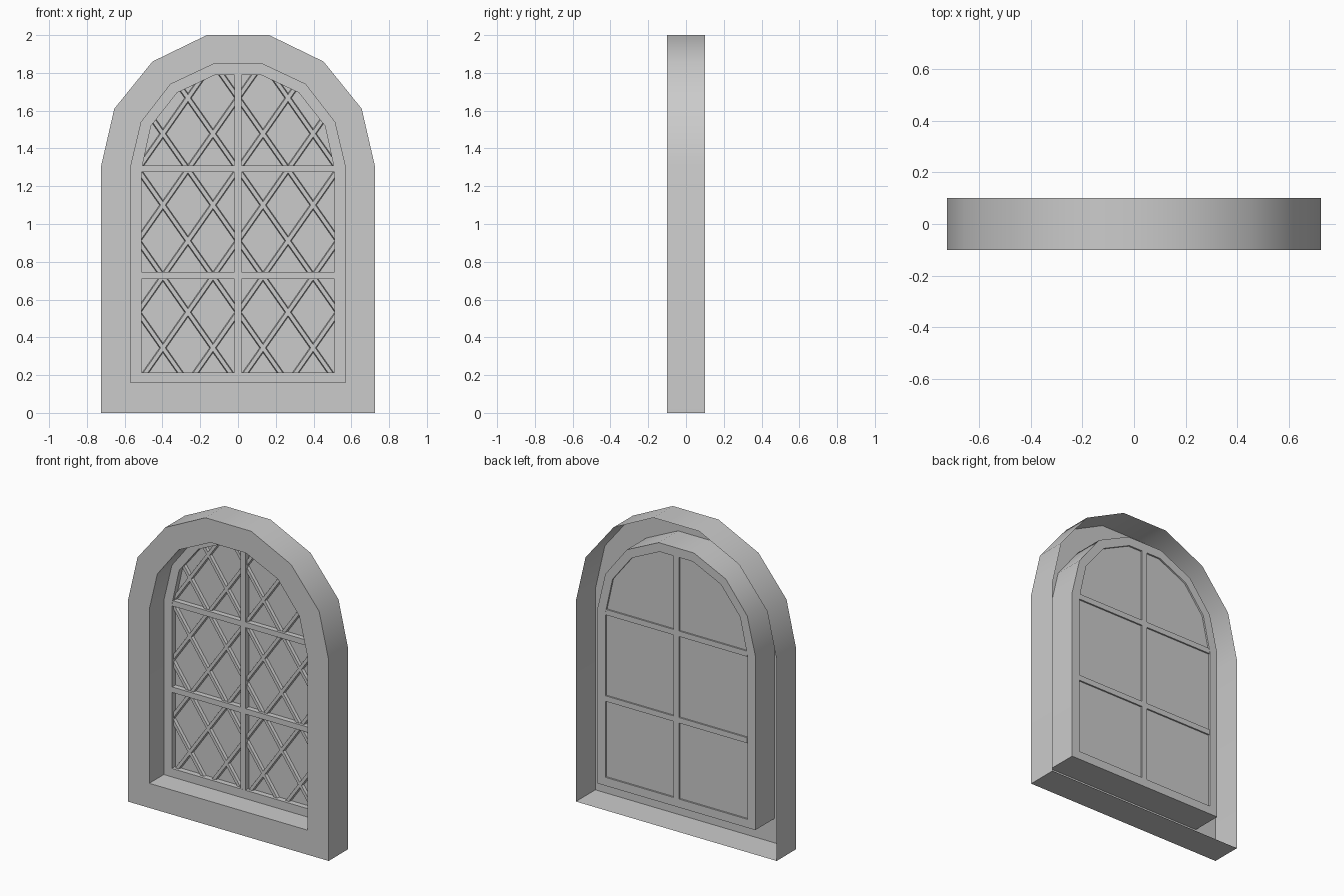
import bpy, bmesh, math
from mathutils import Vector, Matrix

cube = bpy.data.objects.get("Cube")
if cube:
    bpy.data.objects.remove(cube)

stone = bpy.data.materials.new("pale_grey")
stone.use_nodes = True
GREY = (0.6, 0.6, 0.6, 1)
stone.diffuse_color = GREY
stone.node_tree.nodes["Principled BSDF"].inputs["Base Color"].default_value = GREY


def finish(bm, name):
    mesh = bpy.data.meshes.new(name)
    bm.to_mesh(mesh)
    bm.free()
    mesh.materials.append(stone)
    ob = bpy.data.objects.new(name, mesh)
    bpy.context.collection.objects.link(ob)
    bpy.context.view_layer.objects.active = ob
    for other in bpy.context.selected_objects:
        other.select_set(False)
    ob.select_set(True)
    bpy.ops.object.shade_smooth_by_angle(angle=math.radians(32))
    return ob


def arch(bottom, half):
    """Closed arch outline, counter-clockwise from the front, from its right half."""
    right = [(half[0][0], bottom)] + half
    return right + [(-x, z) for x, z in reversed(right)]


def skin(name, loops):
    """Bridge a series of (outline, depth) loops with quads."""
    bm = bmesh.new()
    rings = [[bm.verts.new((x, y, z)) for x, z in pts] for pts, y in loops]
    for a, b in zip(rings, rings[1:]):
        n = len(a)
        for i in range(n):
            j = (i + 1) % n
            bm.faces.new((a[i], a[j], b[j], b[i]))
    return finish(bm, name)


def add_box(bm, lo, hi):
    lo, hi = Vector(lo), Vector(hi)
    size = hi - lo
    bmesh.ops.create_cube(bm, size=1, matrix=Matrix.Translation((lo + hi) / 2)
                          @ Matrix.Diagonal((*size, 1)))


outer = arch(0, [(0.724, 1.31), (0.655, 1.61), (0.453, 1.86), (0.165, 2.0)])
reveal = arch(0.16, [(0.57, 1.295), (0.512, 1.54), (0.357, 1.74), (0.127, 1.848)])
opening = arch(0.215, [(0.512, 1.285), (0.46, 1.52), (0.322, 1.695), (0.12, 1.79)])
FRONT, BACK = -0.1, 0.1
SASH = 0.05

# Hollow surround: outer wall, front face and deep reveal, open at the back
skin("surround", [(outer, BACK), (outer, FRONT), (reveal, FRONT), (reveal, BACK)])

# Sash frame set into the back of the reveal
skin("sash_frame", [(reveal, SASH), (opening, SASH), (opening, BACK), (reveal, BACK)])

# Glass pane, recessed from both faces
bm = bmesh.new()
pane = bm.faces.new([bm.verts.new((x, 0.086, z)) for x, z in opening])
ext = bmesh.ops.extrude_face_region(bm, geom=[pane], use_keep_orig=True)
bmesh.ops.translate(bm, vec=(0, 0.003, 0),
                    verts=[v for v in ext["geom"] if isinstance(v, bmesh.types.BMVert)])
bmesh.ops.recalc_face_normals(bm, faces=bm.faces)
finish(bm, "glass_pane")

# Mullion and two crossbars
bm = bmesh.new()
add_box(bm, (-0.019, 0.051, 0.215), (0.019, 0.0995, 1.79))
finish(bm, "mullion")
bm = bmesh.new()
for z in (0.728, 1.292):
    add_box(bm, (-0.511, 0.052, z - 0.018), (0.511, 0.099, z + 0.018))
finish(bm, "crossbars")

# Diagonal lead lattice, trimmed to the arched opening
STEP_X, STEP_Z = 0.1325, 0.189
bm = bmesh.new()
for side in (-1, 1):
    along = Vector((side * STEP_X, 0, STEP_Z)).normalized()
    across = Vector((along.z, 0, -along.x))
    for n in range(-6, 7):
        mid = Vector((STEP_X + 2 * n * STEP_X, 0, 1.1))
        ends = []
        for t in (-1.6, 1.6):
            profile = ((-0.015, 0.0875), (-0.010, 0.068), (0.010, 0.068), (0.015, 0.0875))
            ends.append([bm.verts.new(mid + along * t + across * w + Vector((0, d, 0)))
                         for w, d in profile])
        a, b = ends
        for i in range(4):
            j = (i + 1) % 4
            bm.faces.new((a[i], a[j], b[j], b[i]))
bmesh.ops.recalc_face_normals(bm, faces=bm.faces)
for (x0, z0), (x1, z1) in zip(opening, opening[1:] + opening[:1]):
    bmesh.ops.bisect_plane(bm, geom=bm.verts[:] + bm.edges[:] + bm.faces[:],
                           plane_co=(x0, 0, z0), plane_no=(z1 - z0, 0, x0 - x1),
                           clear_outer=True)
finish(bm, "lead_lattice")
